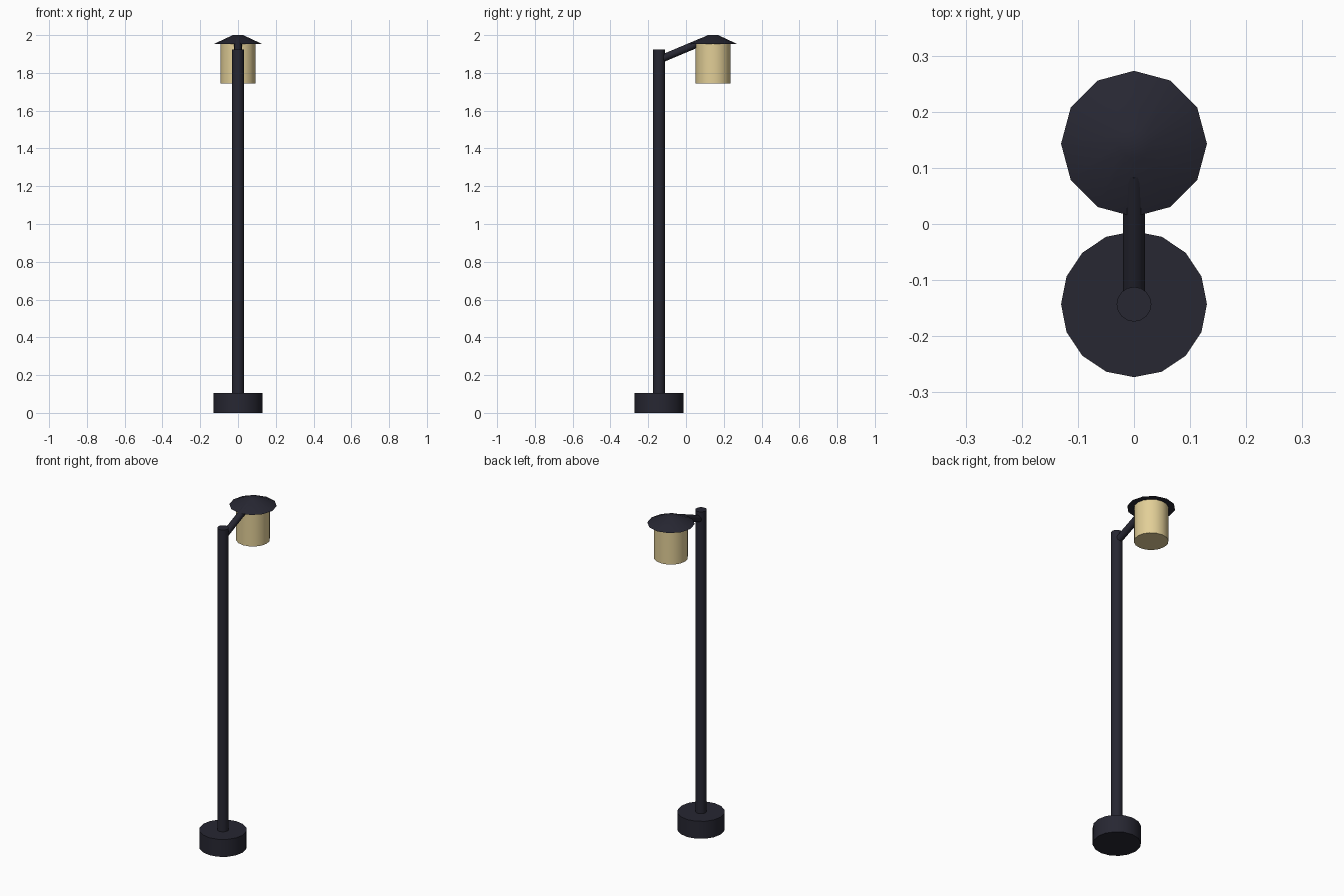
import bpy, math
from mathutils import Vector

if "Cube" in bpy.data.objects:
    bpy.data.objects.remove(bpy.data.objects["Cube"])


def material(name, rgb):
    m = bpy.data.materials.new(name)
    m.diffuse_color = (*rgb, 1)
    m.use_nodes = True
    m.node_tree.nodes["Principled BSDF"].inputs["Base Color"].default_value = m.diffuse_color
    return m


METAL = material("dark metal", (0.02, 0.02, 0.032))
GLASS = material("warm glass", (0.76, 0.62, 0.31))


def tube(name, a, b, r1, r2, sides, mat):
    """Capped cylinder or cone frustum from point a to point b."""
    a, b = Vector(a), Vector(b)
    d = b - a
    bpy.ops.mesh.primitive_cone_add(
        vertices=sides, radius1=r1, radius2=r2, depth=d.length,
        location=(a + b) / 2, rotation=d.to_track_quat('Z', 'Y').to_euler())
    o = bpy.context.object
    o.name = name
    o.data.materials.append(mat)
    bpy.ops.object.shade_smooth_by_angle(angle=math.radians(35))
    return o


POLE_Y, LAMP_Y = -0.143, 0.143

# Foot and post
tube("base", (0, POLE_Y, 0), (0, POLE_Y, 0.105), 0.13, 0.13, 16, METAL)
tube("pole", (0, POLE_Y, 0.09), (0, POLE_Y, 1.925), 0.031, 0.031, 16, METAL)

# Sloping arm, running into the roof
tube("arm", (0, POLE_Y, 1.869), (0, 0.09, 1.967), 0.02, 0.02, 12, METAL)

# Lantern
tube("lamp_glass", (0, LAMP_Y, 1.745), (0, LAMP_Y, 1.956), 0.093, 0.093, 16, GLASS)
tube("lamp_roof", (0, LAMP_Y, 1.952), (0, LAMP_Y, 2.0), 0.13, 0.027, 12, METAL)
